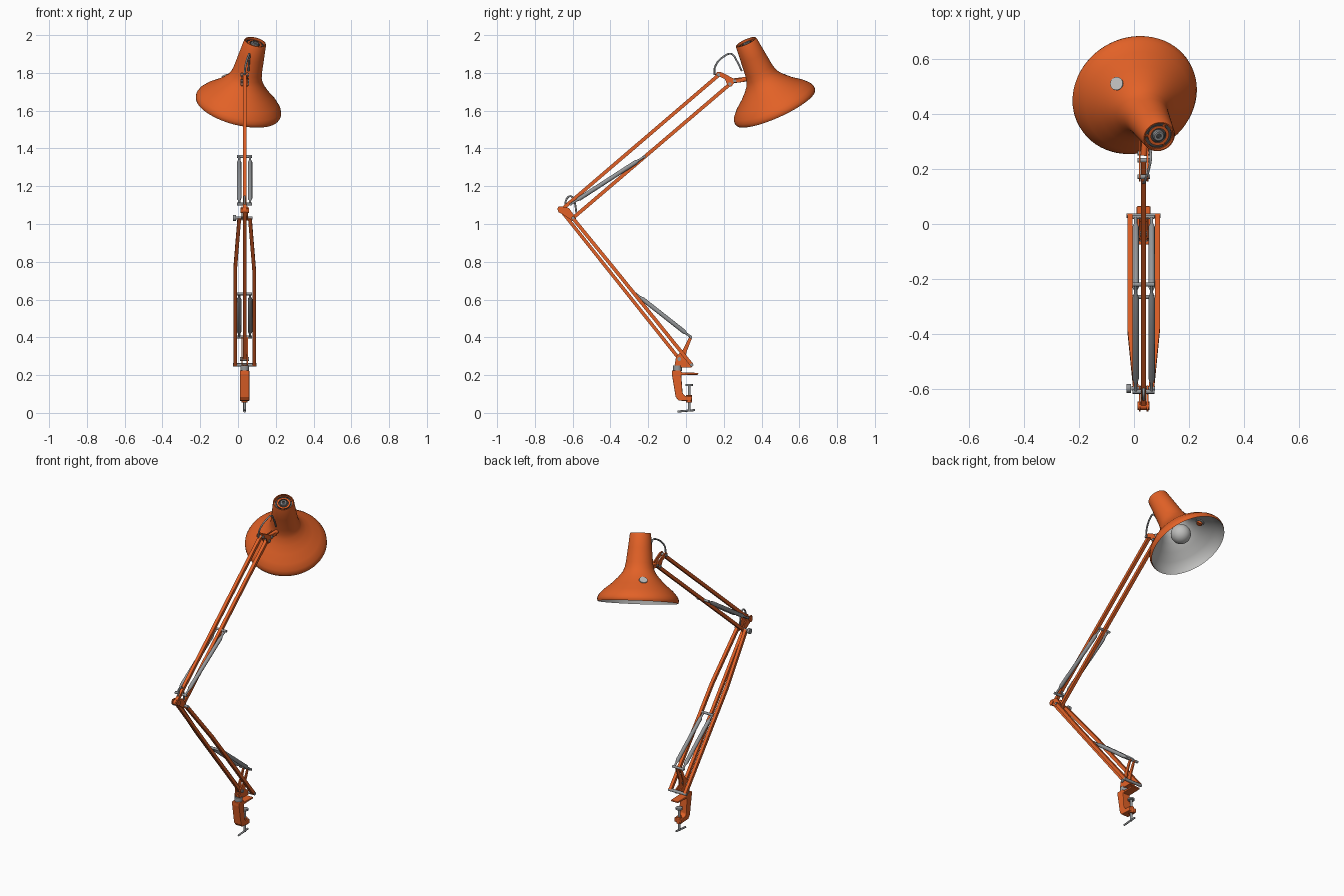
import bpy, bmesh, math
from mathutils import Vector, Matrix

if "Cube" in bpy.data.objects:
    bpy.data.objects.remove(bpy.data.objects["Cube"])


def material(name, rgb):
    m = bpy.data.materials.new(name)
    m.diffuse_color = (*rgb, 1)
    m.use_nodes = True
    m.node_tree.nodes["Principled BSDF"].inputs["Base Color"].default_value = m.diffuse_color
    return m


ORANGE = material("orange_paint", (0.76, 0.12, 0.02))
STEEL = material("steel", (0.30, 0.31, 0.32))
DARK = material("dark_metal", (0.07, 0.07, 0.07))
LINING = material("pale_lining", (0.52, 0.52, 0.51))
CX = 0.035  # plane of the arm


def finish(name, bm, mats, matrix=None, smooth=True):
    bmesh.ops.recalc_face_normals(bm, faces=bm.faces)
    me = bpy.data.meshes.new(name)
    bm.to_mesh(me)
    bm.free()
    ob = bpy.data.objects.new(name, me)
    bpy.context.collection.objects.link(ob)
    for m in mats:
        me.materials.append(m)
    if matrix:
        ob.matrix_world = matrix
    if smooth:
        bpy.ops.object.select_all(action='DESELECT')
        ob.select_set(True)
        bpy.context.view_layer.objects.active = ob
        bpy.ops.object.shade_smooth_by_angle(angle=math.radians(35))
    return ob


def frame(origin, axis):
    """Matrix that puts local z along the axis."""
    q = Vector(axis).to_track_quat('Z', 'Y')
    return Matrix.Translation(Vector(origin)) @ q.to_matrix().to_4x4()


def lathe(name, profile, mats, matrix, n=48, pick=None):
    """Revolve (height, radius) pairs; pick(segment) gives the material index."""
    bm = bmesh.new()
    rings = []
    for h, r in profile:
        if r == 0:
            rings.append([bm.verts.new((0, 0, h))] * n)
        else:
            rings.append([bm.verts.new((r * math.cos(2 * math.pi * i / n),
                                        r * math.sin(2 * math.pi * i / n), h)) for i in range(n)])
    for s, (a, b) in enumerate(zip(rings, rings[1:])):
        for i in range(n):
            j = (i + 1) % n
            vs = list(dict.fromkeys((a[i], a[j], b[j], b[i])))
            f = bm.faces.new(vs)
            f.material_index = pick(s) if pick else 0
    return finish(name, bm, mats, matrix)


def rod(name, p, q, r, mat, n=16, tip=None):
    """Round rod; tip narrows both ends, like the hooks of a spring."""
    d = Vector(q) - Vector(p)
    L = d.length
    prof = [(0, 0), (0, r), (L, r), (L, 0)]
    if tip:
        prof = [(0, 0), (0, tip), (L * .08, tip), (L * .12, r), (L * .88, r), (L * .92, tip), (L, tip), (L, 0)]
    return lathe(name, prof, [mat], frame(p, d), n)


def bar(name, pts, w):
    """Square bar through points in or near the arm plane."""
    pts = [Vector(p) for p in pts]
    d = pts[-1] - pts[0]
    n = Vector((0, -d.z, d.y)).normalized() * w / 2
    x = Vector((w / 2, 0, 0))
    bm = bmesh.new()
    secs = [[bm.verts.new(p + o) for o in (x + n, n - x, -x - n, x - n)] for p in pts]
    for a, b in zip(secs, secs[1:]):
        for i in range(4):
            bm.faces.new((a[i], a[(i + 1) % 4], b[(i + 1) % 4], b[i]))
    bm.faces.new(secs[0])
    bm.faces.new(secs[-1])
    return finish(name, bm, [ORANGE], smooth=False)


def plate(name, yz, x, t, mat=ORANGE, bevel=0):
    """Side profile extruded across x."""
    bm = bmesh.new()
    f = bm.faces.new([bm.verts.new((x - t / 2, y, z)) for y, z in yz])
    ext = bmesh.ops.extrude_face_region(bm, geom=[f])['geom']
    bmesh.ops.translate(bm, vec=(t, 0, 0), verts=[v for v in ext if isinstance(v, bmesh.types.BMVert)])
    ob = finish(name, bm, [mat], smooth=False)
    if bevel:
        m = ob.modifiers.new("soft_edges", 'BEVEL')
        m.width, m.segments = bevel, 2
    return ob


def wire(name, pts, r, mat):
    cu = bpy.data.curves.new(name, 'CURVE')
    cu.dimensions, cu.bevel_depth, cu.bevel_resolution = '3D', r, 2
    sp = cu.splines.new('BEZIER')
    sp.bezier_points.add(len(pts) - 1)
    for b, p in zip(sp.bezier_points, pts):
        b.co = p
        b.handle_left_type = b.handle_right_type = 'AUTO'
    cu.materials.append(mat)
    ob = bpy.data.objects.new(name, cu)
    bpy.context.collection.objects.link(ob)


# --- Table clamp ---
plate("clamp_body", [(-.075, .225), (-.075, .205), (-.055, .085), (-.04, .065), (.03, .062), (.033, .088),
                     (-.005, .09), (-.018, .105), (-.025, .20), (.065, .202), (.065, .212), (-.02, .214), (-.03, .225)],
      CX, .05, bevel=.004)
rod("clamp_screw", (CX, .017, .008), (CX, .017, .15), .0075, STEEL)
rod("clamp_pad", (CX, .017, .142), (CX, .017, .152), .02, STEEL)
rod("clamp_nut", (CX, .017, .056), (CX, .017, .096), .016, ORANGE)
rod("clamp_handle", (CX, -.045, .007), (CX, .048, .015), .0055, STEEL)
rod("swivel_collar", (CX, -.045, .222), (CX, -.045, .25), .023, STEEL, 24)

# --- Base bracket with spring post ---
for s in (-1, 1):
    plate("base_bracket", [(-.06, .255), (-.05, .24), (.028, .24), (.036, .252), (.028, .268), (-.002, .285),
                           (.002, .32), (.033, .40), (.022, .41), (-.022, .325), (-.052, .30)], CX + s * .014, .007)
plate("base_bridge", [(-.06, .255), (-.05, .24), (.02, .24), (.01, .255)], CX, .028)
rod("base_axle", (CX - .062, .03, .254), (CX + .062, .03, .254), .009, STEEL)
rod("base_pivot", (CX - .024, -.035, .285), (CX + .024, -.035, .285), .01, STEEL)

# --- Lower arm: centre bar and two flared outer bars ---
bar("lower_arm_centre", [(CX, -.035, .285), (CX, -.66, 1.07)], .018)
for s in (-1, 1):
    bar("lower_arm_outer", [(CX + s * .05, .03, .255), (CX + s * .05, -.38, .763), (CX + s * .028, -.60, 1.032)], .019)

# --- Elbow ---
for s in (-1, 1):
    plate("elbow_plate", [(-.682, 1.082), (-.675, 1.062), (-.655, 1.053), (-.605, 1.018), (-.588, 1.02), (-.588, 1.04),
                          (-.62, 1.085), (-.655, 1.092), (-.674, 1.092)], CX + s * .014, .007)
rod("elbow_pivot", (CX - .022, -.661, 1.072), (CX + .022, -.661, 1.072), .015, ORANGE)
rod("elbow_axle", (CX - .045, -.598, 1.032), (CX + .042, -.598, 1.032), .008, STEEL)
rod("elbow_knob", (CX - .062, -.598, 1.032), (CX - .046, -.598, 1.032), .016, STEEL, 12)
wire("elbow_cable", [(CX, -.64, 1.08), (CX, -.63, 1.135), (CX, -.61, 1.147), (CX, -.592, 1.12), (CX, -.58, 1.06)],
     .005, STEEL)

# --- Upper arm ---
bar("upper_arm_top", [(CX, -.66, 1.075), (CX, .175, 1.79)], .019)
bar("upper_arm_bottom", [(CX, -.598, 1.032), (CX, .232, 1.74)], .019)

# --- Spring pairs with cross pins ---
for label, a, b in (("lower", (.025, .402), (-.265, .63)), ("upper", (-.61, 1.105), (-.22, 1.357))):
    for s in (-1, 1):
        x = CX + s * .029
        rod(label + "_spring", (x, *a), (x, *b), .0115, STEEL, tip=.006)
    for y, z in (a, b):
        rod(label + "_spring_pin", (CX - .04, y, z), (CX + .04, y, z), .0075, STEEL)

# --- Head bracket ---
for s in (-1, 1):
    plate("head_bracket", [(.155, 1.79), (.165, 1.805), (.19, 1.803), (.255, 1.768), (.305, 1.77), (.305, 1.752),
                           (.255, 1.748), (.24, 1.728), (.222, 1.73), (.205, 1.768)], CX + s * .014, .007)
for y, z in ((.172, 1.79), (.232, 1.742), (.258, 1.758)):
    rod("head_pin", (CX - .023, y, z), (CX + .023, y, z), .0085, STEEL)
rod("head_stem", (CX, .25, 1.758), (CX + .012, .345, 1.77), .0125, ORANGE)
wire("head_cable", [(CX, .15, 1.79), (CX + .004, .155, 1.835), (CX + .02, .205, 1.89), (CX + .026, .24, 1.90),
                    (CX + .024, .268, 1.865), (CX + .02, .295, 1.81)], .005, STEEL)

# --- Shade: outer bell, rolled rim, pale lining ---
rim = Vector((-.001, .475, 1.615))
axis = Vector((.235, -.40, .886)).normalized()
M = frame(rim, axis)
outer = [(.001, .228), (.010, .2315), (.022, .231), (.04, .223), (.07, .196), (.105, .153), (.14, .118),
         (.17, .094), (.195, .083), (.225, .077), (.31, .068), (.388, .060), (.394, .057)]
inner = [(.394, .053), (.375, .053), (.225, .071), (.19, .078), (.165, .089), (.135, .112), (.10, .149),
         (.065, .191), (.035, .218), (.012, .225), (.001, .228)]
lathe("shade", outer + inner, [ORANGE, LINING], M, 64, lambda s: int(s >= len(outer) + 1))

# --- Vent cap in the top of the shade ---
lathe("vent_cap", [(.37, .054), (.382, .054), (.382, .049), (.376, .049), (.376, .039), (.384, .039), (.384, .028),
                   (.376, .028), (.376, 0)], [ORANGE, DARK], M, 48, lambda s: int(s in (2, 3, 4, 6, 7)))
lathe("vent_button", [(.376, .021), (.388, .021), (.391, .017), (.391, .009), (.384, .009), (.384, 0)],
      [STEEL, DARK], M, 32, lambda s: int(s == 4))
for k in range(3):
    a = math.radians(120 * k + 30)
    u = Vector((math.cos(a), math.sin(a), 0))
    rod("vent_spoke", M @ (u * .037 + Vector((0, 0, .378))), M @ (u * .052 + Vector((0, 0, .378))), .005, ORANGE, 8)

# --- Bulb and socket ---
ball = [(.095 + .057 * math.sin(math.radians(t)), .057 * math.cos(math.radians(t)) if t > -90 else 0)
        for t in range(-90, 61, 10)]
lathe("bulb", ball + [(.165, .022), (.20, .02)], [LINING], M, 32)
lathe("socket", [(.19, 0), (.19, .03), (.375, .03), (.375, 0)], [STEEL], M, 32)

# --- Switch button on the bell ---
spot = Vector((-.062, .51, 1.783))
rel = spot - rim
radial = (rel - axis * rel.dot(axis)).normalized()
normal = (radial + axis).normalized()
rod("switch_button", spot - normal * .012, spot + normal * .006, .024, LINING, 24)
rod("switch_back", spot - normal * .024, spot - normal * .012, .016, ORANGE, 16)
